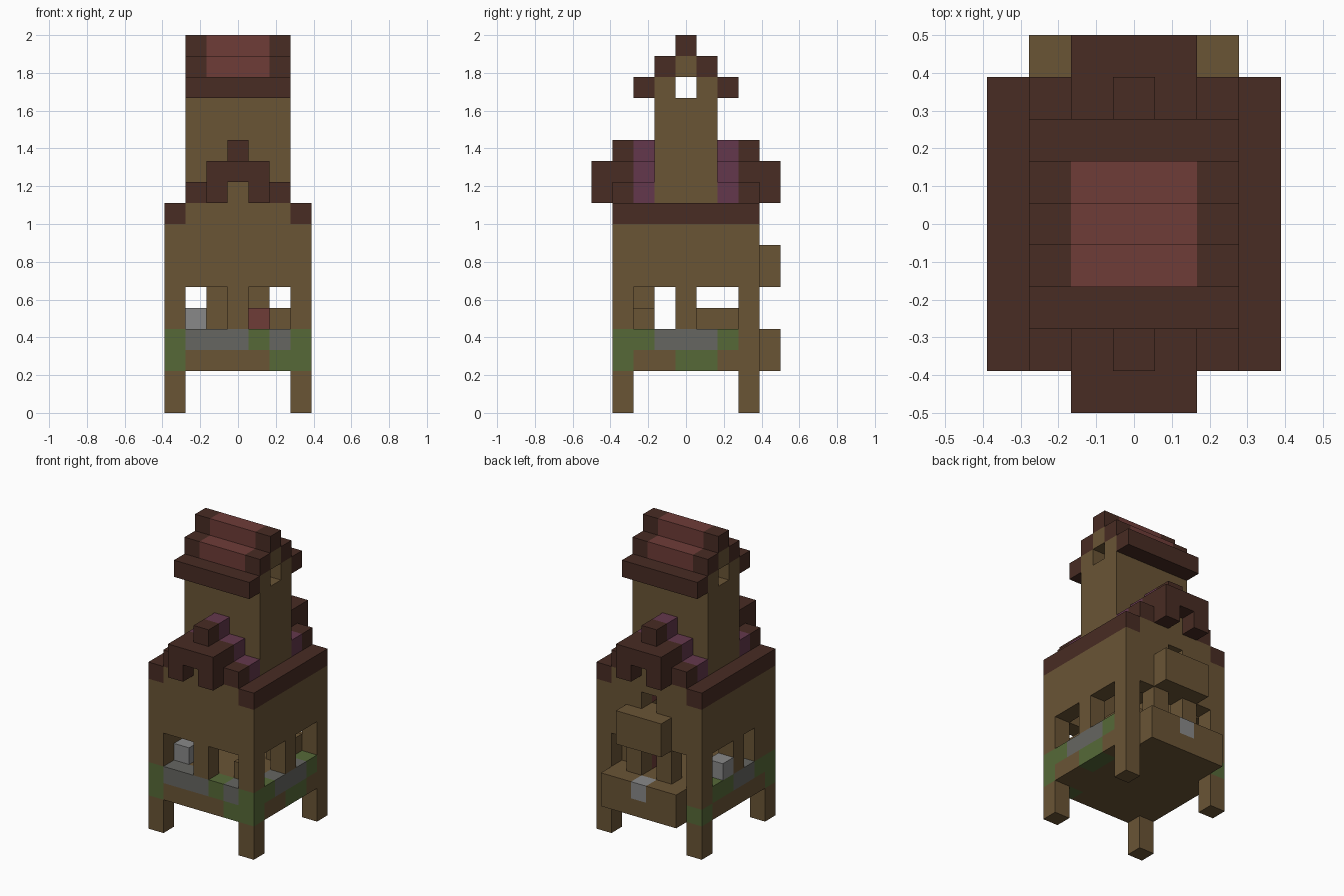
import bpy
import bmesh
from mathutils import Matrix, Vector

if "Cube" in bpy.data.objects:
    bpy.data.objects.remove(bpy.data.objects["Cube"])

U = 1 / 9  # size of one block


def material(name, rgb):
    m = bpy.data.materials.new(name)
    m.use_nodes = True
    m.diffuse_color = (*rgb, 1)
    bsdf = next(n for n in m.node_tree.nodes if n.type == 'BSDF_PRINCIPLED')
    bsdf.inputs["Base Color"].default_value = (*rgb, 1)
    return m


WOOD = material("wood", (.144, .089, .036))
DARK = material("dark_roof_wood", (.065, .025, .017))
RED = material("red_shingle", (.156, .045, .039))
PURPLE = material("purple_shingle", (.127, .039, .073))
GREEN = material("moss_green", (.093, .141, .039))
STONE = material("stone_grey", (.133, .133, .120))
PALE = material("pale_grey", (.25, .25, .25))
BAND = {"W": WOOD, "G": GREEN, "S": STONE}


def build(name, mat, *boxes):
    """One object from boxes, each (start, size) counted in blocks."""
    bm = bmesh.new()
    for start, size in boxes:
        s = Vector(size)
        c = Vector(start) + s / 2 - Vector((3.5, 4.5, 0))
        bmesh.ops.create_cube(bm, size=1, matrix=Matrix.Translation(c * U) @ Matrix.Diagonal((s * U).to_4d()))
    mesh = bpy.data.meshes.new(name)
    bm.to_mesh(mesh)
    bm.free()
    mesh.materials.append(mat)
    obj = bpy.data.objects.new(name, mesh)
    bpy.context.collection.objects.link(obj)
    return obj


def band(name, row, start, axis):
    """A row of coloured blocks; equal neighbours become one box."""
    n = 0
    while n < len(row):
        end = n
        while end < len(row) and row[end] == row[n]:
            end += 1
        pos, size = list(start), [1, 1, 1]
        pos[axis] += n
        size[axis] = end - n
        build(name, BAND[row[n]], (pos, size))
        n = end


# Legs and solid floor
build("legs", WOOD, *[((x, y, 0), (1, 1, 2)) for x in (0, 6) for y in (1, 7)])
build("floor", WOOD, ((1, 2, 2), (5, 6, 2)))

# Mossy base band around the floor
for name, rows, x, y, axis in (
        ("front_base", ("GWWWWGG", "GSSSGSG"), 0, 1, 0),
        ("left_base", ("WWGGWW", "GSSSGW"), 6, 2, 1),
        ("right_base", ("WWWWWG", "GSSGGW"), 0, 2, 1)):
    for level, row in enumerate(rows):
        band(name, row, (x, y, 2 + level), axis)

# Window posts
posts = [(0, 1), (3, 1), (6, 1), (6, 4), (6, 7), (0, 2), (0, 4), (0, 7), (2, 7), (4, 7)]
build("window_posts", WOOD, *[((x, y, 4), (1, 1, 2)) for x, y in posts])

# Upper walls, with a small opening in the back
build("upper_walls", WOOD,
      ((0, 1, 6), (7, 1, 3)), ((0, 2, 6), (1, 6, 3)), ((6, 2, 6), (1, 6, 3)),
      ((1, 7, 6), (5, 1, 2)), ((1, 7, 8), (2, 1, 1)), ((4, 7, 8), (2, 1, 1)))
build("ceiling", WOOD, ((1, 1, 9), (5, 7, 1)))

# Furniture inside
build("bench", WOOD, ((5, 5, 4), (1, 2, 1)))
build("stool", WOOD, ((5, 2, 4), (1, 1, 1)))
build("red_boxes", RED, ((4, 6, 4), (1, 1, 1)), ((4, 6, 8), (1, 1, 1)))
build("pale_boxes", PALE, ((1, 2, 4), (1, 1, 1)), ((0, 5, 4), (1, 1, 1)))

# Back balcony and awning
build("balcony", WOOD, ((1, 8, 2), (5, 1, 1)), ((1, 8, 3), (2, 1, 1)), ((4, 8, 3), (2, 1, 1)))
build("balcony_lamp", PALE, ((3, 8, 3), (1, 1, 1)))
build("awning", WOOD, ((2, 8, 6), (3, 1, 2)))

# Lower roof: eaves, then a stepped gable at each end
build("eaves", DARK, *[((x, 1, 9), (1, 7, 1)) for x in (0, 6)])
for side, outer, edge, inner in (("front", 0, 1, 2), ("back", 8, 7, 6)):
    build(side + "_gable_arch", DARK,
          ((2, outer, 10), (1, 1, 1)), ((4, outer, 10), (1, 1, 1)), ((2, outer, 11), (3, 1, 1)))
    build(side + "_gable_edge", DARK,
          ((1, edge, 10), (2, 1, 1)), ((4, edge, 10), (2, 1, 1)),
          ((2, edge, 11), (3, 1, 1)), ((3, edge, 12), (1, 1, 1)))
    build(side + "_gable_wall", WOOD, ((3, edge, 10), (1, 1, 1)))
    build(side + "_roof_shingles", PURPLE,
          *[((1 + n, inner, 10 + n), (5 - 2 * n, 1, 1)) for n in range(3)])

# Tower with a window running through under the ridge
build("tower", WOOD, ((1, 3, 10), (5, 3, 5)),
      ((1, 3, 15), (5, 1, 1)), ((1, 5, 15), (5, 1, 1)), ((1, 4, 16), (5, 1, 1)))

# Tower roof: dark overhang and ends, red shingles between
build("tower_overhang", DARK, *[((1, y, 15), (5, 1, 1)) for y in (2, 6)])
steps = [(3, 16), (5, 16), (4, 17)]
build("tower_roof_ends", DARK, *[((x, y, z), (1, 1, 1)) for x in (1, 5) for y, z in steps])
build("tower_shingles", RED, *[((2, y, z), (3, 1, 1)) for y, z in steps])
